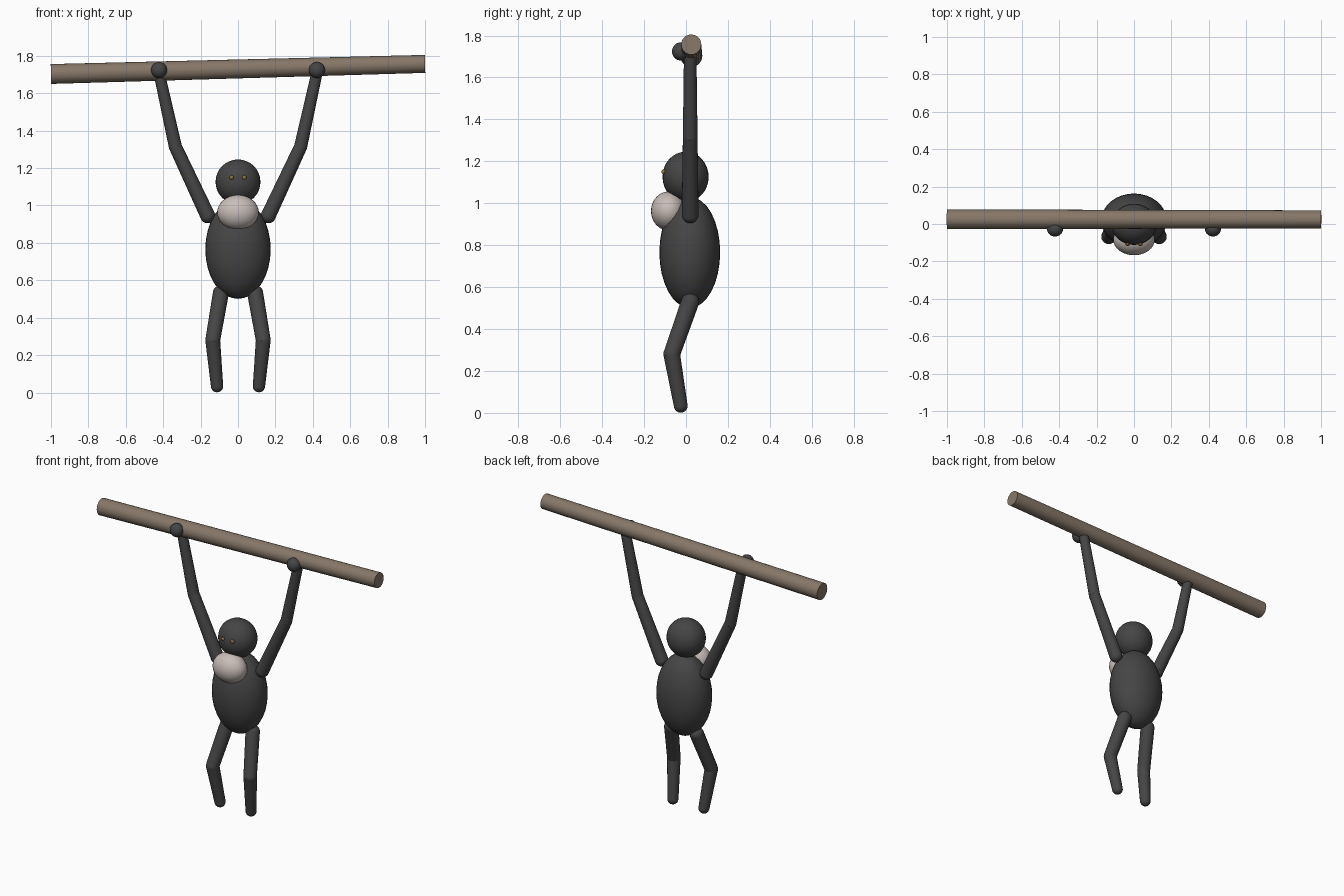
import bpy
from mathutils import Vector

if "Cube" in bpy.data.objects:
    bpy.data.objects.remove(bpy.data.objects["Cube"], do_unlink=True)


def material(name, rgb):
    mat = bpy.data.materials.new(name)
    mat.use_nodes = True
    mat.diffuse_color = (*rgb, 1)
    mat.node_tree.nodes["Principled BSDF"].inputs["Base Color"].default_value = (*rgb, 1)
    return mat


FUR = material("dark fur", (0.06, 0.06, 0.06))
PALE = material("pale muzzle", (0.58, 0.51, 0.48))
BARK = material("brown bark", (0.24, 0.185, 0.14))
AMBER = material("amber eye", (0.28, 0.17, 0.05))


def finish(name, mat):
    obj = bpy.context.object
    obj.name = name
    obj.data.materials.append(mat)
    bpy.ops.object.shade_smooth_by_angle()
    return obj


def ball(name, centre, size, mat, segments=32):
    bpy.ops.mesh.primitive_uv_sphere_add(segments=segments, ring_count=segments // 2, location=centre)
    bpy.context.object.scale = size
    bpy.ops.object.transform_apply(location=False, rotation=False, scale=True)
    return finish(name, mat)


def rod(name, start, end, r_start, r_end, mat, sides=20):
    a, b = Vector(start), Vector(end)
    bpy.ops.mesh.primitive_cone_add(vertices=sides, radius1=r_start, radius2=r_end,
                                    depth=(b - a).length, location=(a + b) / 2)
    bpy.context.object.rotation_euler = (b - a).to_track_quat("Z", "Y").to_euler()
    return finish(name, mat)


def limb(name, joints, radii, parts):
    # two tapered segments with rounded joints
    for i, (joint, r) in enumerate(zip(joints, radii)):
        ball(f"{name}_joint_{i + 1}", joint, (r, r, r), FUR, 20)
    for i, part in enumerate(parts):
        rod(f"{name}_{part}", joints[i], joints[i + 1], radii[i], radii[i + 1], FUR)


# Branch
rod("branch", (-1, 0.025, 1.703), (1, 0.025, 1.757), 0.053, 0.048, BARK, 24)

# Body, head and muzzle
ball("body", (0, 0.018, 0.766), (0.175, 0.145, 0.265), FUR)
ball("head", (0, -0.002, 1.126), (0.12, 0.11, 0.12), FUR)
ball("muzzle", (0, -0.083, 0.963), (0.111, 0.084, 0.093), PALE)

# Eyes, arms, hands and legs on both sides
for side, s in (("left", 1), ("right", -1)):
    ball(f"{side}_eye", (s * 0.034, -0.106, 1.15), (0.012, 0.012, 0.012), AMBER, 12)
    limb(f"{side}_arm",
         [(s * 0.162, 0.02, 0.945), (s * 0.335, 0.02, 1.315), (s * 0.42, 0.02, 1.7)],
         [0.04, 0.035, 0.03], ["upper", "forearm"])
    ball(f"{side}_hand", (s * 0.422, -0.027, 1.724), (0.043, 0.04, 0.043), FUR, 20)
    limb(f"{side}_leg",
         [(s * 0.092, 0.02, 0.53), (s * 0.135, -0.068, 0.28), (s * 0.112, -0.025, 0.034)],
         [0.043, 0.04, 0.033], ["thigh", "shin"])
